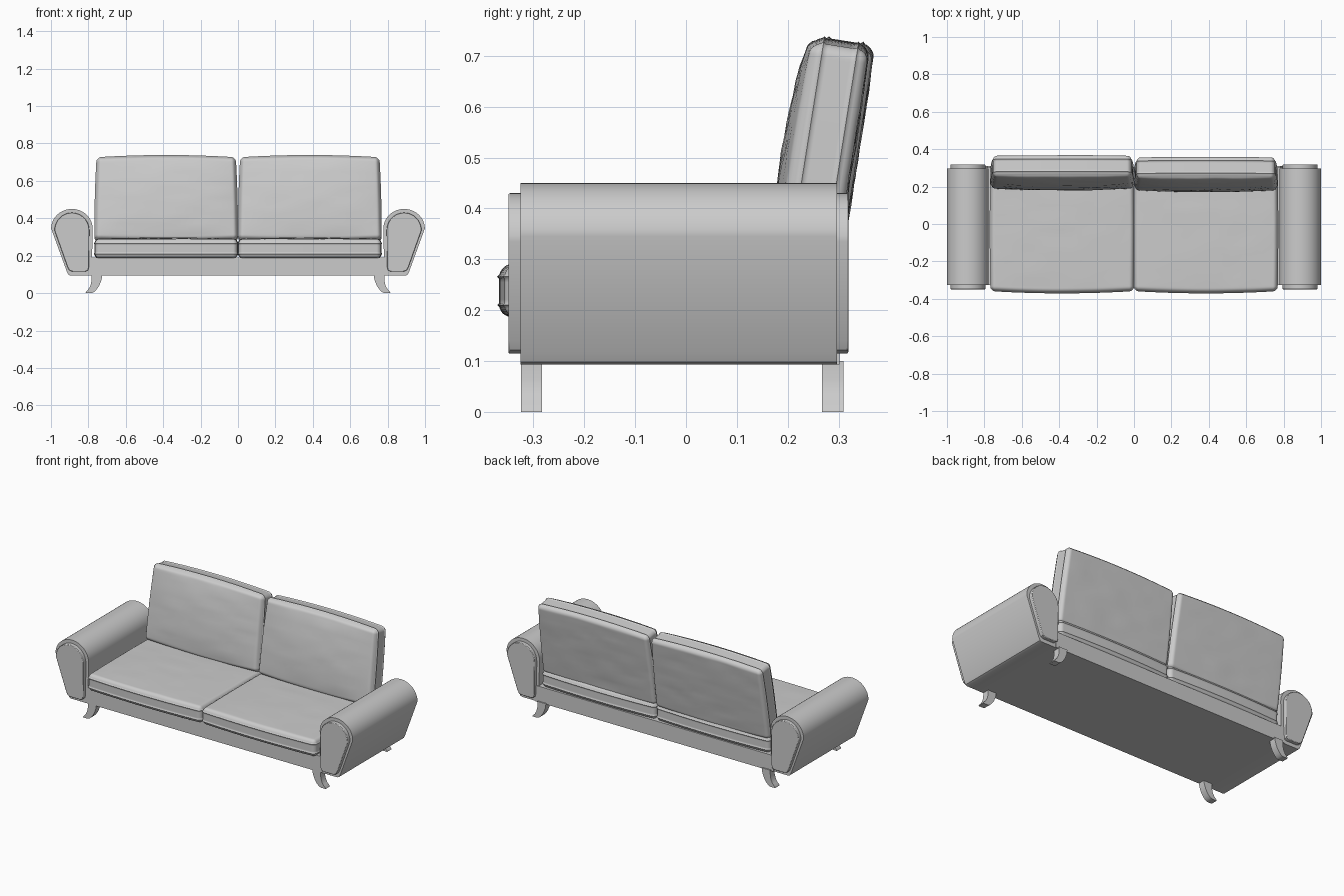
import bpy, bmesh, math
from mathutils import Vector, Matrix, noise

if "Cube" in bpy.data.objects:
    bpy.data.objects.remove(bpy.data.objects["Cube"])


def finish(name, bm, angle=35, bevel=0.0):
    bmesh.ops.recalc_face_normals(bm, faces=bm.faces[:])
    mesh = bpy.data.meshes.new(name)
    bm.to_mesh(mesh)
    bm.free()
    ob = bpy.data.objects.new(name, mesh)
    bpy.context.collection.objects.link(ob)
    if bevel:
        mod = ob.modifiers.new("soft_edge", 'BEVEL')
        mod.width, mod.segments = bevel, 2
        mod.limit_method, mod.angle_limit = 'ANGLE', math.radians(50)
    bpy.ops.object.select_all(action='DESELECT')
    ob.select_set(True)
    bpy.context.view_layer.objects.active = ob
    bpy.ops.object.shade_smooth_by_angle(angle=math.radians(angle))
    return ob


def prism(name, profile, y0, y1, side=1, bevel=0.0):
    """Extrude an xz outline from y0 to y1, mirrored across x by side."""
    bm = bmesh.new()
    face = bm.faces.new([bm.verts.new((side * x, y0, z)) for x, z in profile])
    new = bmesh.ops.extrude_face_region(bm, geom=[face])["geom"]
    verts = [g for g in new if isinstance(g, bmesh.types.BMVert)]
    bmesh.ops.translate(bm, verts=verts, vec=(0, y1 - y0, 0))
    return finish(name, bm, bevel=bevel)


def arm_outline(cx, cz, rx, rz, foot):
    """Rolled top on tapering sides."""
    top = [(cx + rx * math.cos(math.pi * i / 24), cz + rz * math.sin(math.pi * i / 24))
           for i in range(25)]
    return top + foot


def cushion(name, half, r, bulge, under, side, taper, matrix, seed):
    """Rounded, domed box with piped seams; local +z is the domed face."""
    bm = bmesh.new()
    bmesh.ops.create_cube(bm, size=2)
    bmesh.ops.scale(bm, vec=half, verts=bm.verts[:])
    for axis in range(3):
        h = half[axis]
        n = 3 if axis == 2 else 14
        cuts = [s * (h - r * k) for s in (-1, 1) for k in (0.25, 0.6, 0.8, 1.0, 1.2)]
        cuts += [(h - 1.5 * r) * (2 * i / n - 1) for i in range(n + 1)]
        normal = Vector((0, 0, 0))
        normal[axis] = 1
        for c in cuts:
            bmesh.ops.bisect_plane(bm, geom=bm.verts[:] + bm.edges[:] + bm.faces[:],
                                   plane_co=normal * c, plane_no=normal)
    for v in bm.verts:
        p = v.co.copy()
        u, t, w = (p[i] / half[i] for i in range(3))
        q = Vector([max(-(half[i] - r), min(half[i] - r, p[i])) for i in range(3)])
        d = p - q
        if d.length > 1e-6:
            pipe = abs(abs(p.z) - (half[2] - r)) < 1e-4 and max(abs(u), abs(t)) > 0.999
            p = q + d.normalized() * (r + (0.004 if pipe else 0))
        dome = (max(0, 1 - u * u) * max(0, 1 - t * t)) ** 0.6
        p.z += dome * (bulge if w > 0 else -under) * abs(w)
        wrinkle = noise.noise(Vector((u * 3 + seed, t * 5, w)))
        p.z += 0.003 * wrinkle * min(1, dome * 2)
        p.x = p.x * (1 - taper * (t + 1) / 2) + u * side * 0.3 * (1 - t * t)
        p.y += t * side * (1 - u * u)
        v.co = p
    bmesh.ops.transform(bm, matrix=matrix, verts=bm.verts[:])
    return finish(name, bm, angle=60)


# Base frame
prism("base", [(-0.80, 0.093), (0.80, 0.093), (0.80, 0.19), (-0.80, 0.19)], -0.325, 0.302)

arm = arm_outline(0.888, 0.345, 0.111, 0.105,
                  [(0.780, 0.20), (0.785, 0.093), (0.895, 0.093), (0.906, 0.098), (0.915, 0.115)])
panel = arm_outline(0.888, 0.335, 0.093, 0.095,
                    [(0.797, 0.14), (0.802, 0.122), (0.815, 0.115),
                     (0.885, 0.115), (0.902, 0.122), (0.912, 0.14)])
leg = [(0.725, 0.10), (0.73, 0.07), (0.742, 0.04), (0.757, 0.018), (0.772, 0.004), (0.785, 0.0),
       (0.815, 0.0), (0.813, 0.008), (0.800, 0.02), (0.789, 0.04), (0.783, 0.065), (0.782, 0.10)]

for s, label in ((-1, "left"), (1, "right")):
    # Arms with raised end panels
    prism(label + "_arm", arm, -0.325, 0.297, s)
    prism(label + "_arm_panels", panel, -0.349, 0.319, s, bevel=0.003)
    # Curved legs
    prism(label + "_front_leg", leg, -0.324, -0.283, s)
    prism(label + "_back_leg", leg, 0.267, 0.309, s)
    # Seat cushion
    cushion(label + "_seat_cushion", (0.380, 0.325, 0.050), 0.022, 0.008, 0.002, 0.012, 0,
            Matrix.Translation((s * 0.384, -0.03, 0.238)), s * 2.3)
    # Back cushion, leaning backwards
    y = 0.278 if s < 0 else 0.269
    cushion(label + "_back_cushion", (0.380, 0.220, 0.056), 0.022, 0.026, 0.004, 0.012, 0.03,
            Matrix.Translation((s * 0.384, y, 0.50)) @ Matrix.Rotation(math.radians(81), 4, 'X'),
            s * 5.1)
